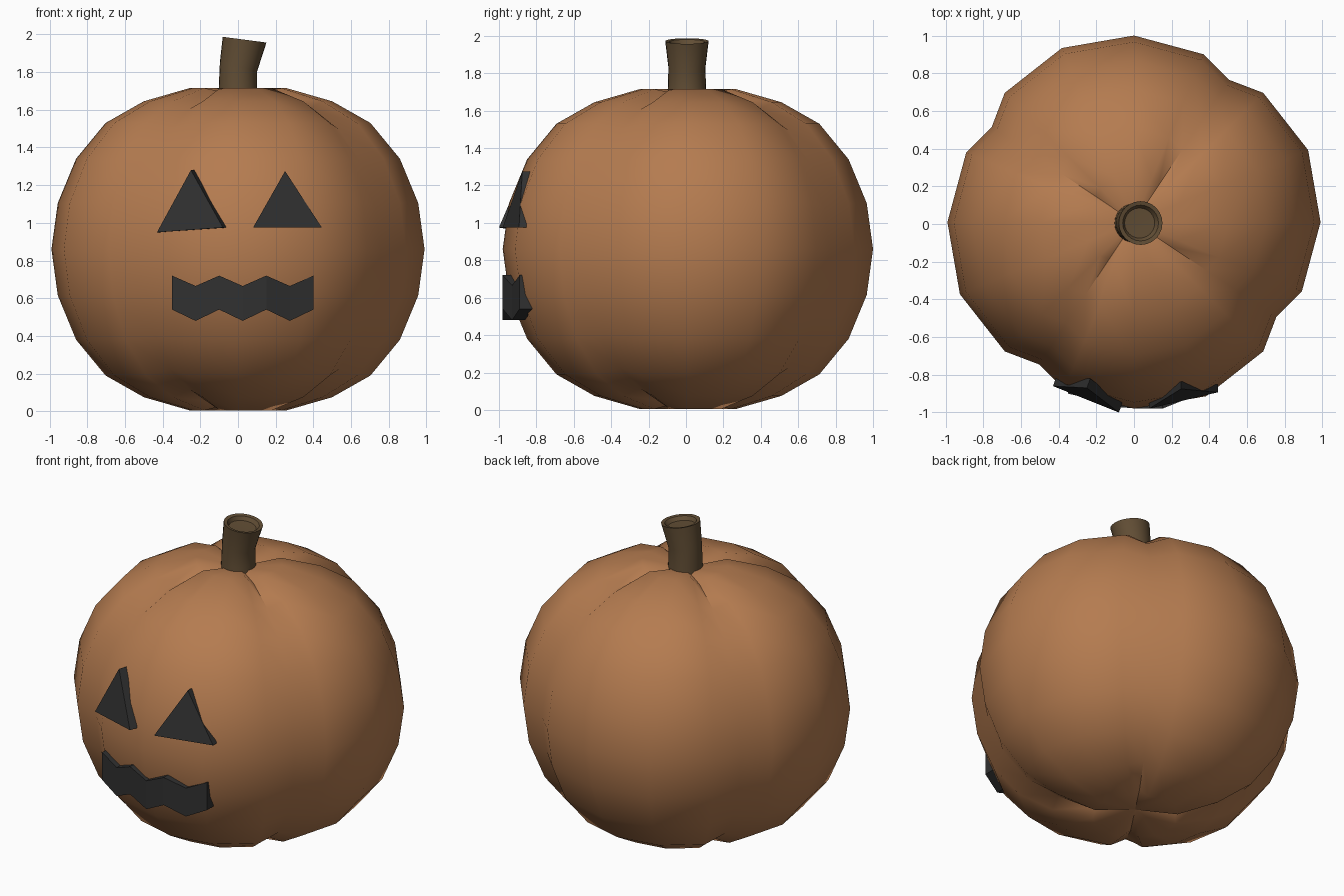
import bpy, bmesh
from math import sin, cos, radians, pi
from mathutils import Vector

if "Cube" in bpy.data.objects:
    bpy.data.objects.remove(bpy.data.objects["Cube"])


def material(name, rgb):
    m = bpy.data.materials.new(name)
    m.diffuse_color = (*rgb, 1)
    m.use_nodes = True
    m.node_tree.nodes["Principled BSDF"].inputs["Base Color"].default_value = m.diffuse_color
    return m


SKIN = material("orange_skin", (0.46, 0.20, 0.08))
WOOD = material("brown_stem", (0.12, 0.075, 0.035))
DARK = material("dark_cutout", (0.03, 0.03, 0.03))


def finish(bm, name, mat, smooth_angle=None):
    bmesh.ops.recalc_face_normals(bm, faces=bm.faces)
    me = bpy.data.meshes.new(name)
    bm.to_mesh(me)
    bm.free()
    me.materials.append(mat)
    ob = bpy.data.objects.new(name, me)
    bpy.context.collection.objects.link(ob)
    if smooth_angle:
        bpy.context.view_layer.objects.active = ob
        ob.select_set(True)
        bpy.ops.object.shade_smooth_by_angle(angle=radians(smooth_angle))
        ob.select_set(False)
    return ob


def loft(bm, rings):
    """Bridge consecutive closed rings; a ring of one point makes a fan."""
    vs = [[bm.verts.new(p) for p in r] for r in rings]
    for a, b in zip(vs, vs[1:]):
        n = max(len(a), len(b))
        for i in range(n):
            j = (i + 1) % n
            if len(a) == 1:
                bm.faces.new((a[0], b[j], b[i]))
            elif len(b) == 1:
                bm.faces.new((a[i], a[j], b[0]))
            else:
                bm.faces.new((a[i], a[j], b[j], b[i]))


def prism(name, outline, back):
    """Solid from front outline points, each pushed back by an offset."""
    bm = bmesh.new()
    f = [bm.verts.new(p) for p in outline]
    b = [bm.verts.new(Vector(p) + Vector(back)) for p in outline]
    bm.faces.new(f)
    bm.faces.new(b[::-1])
    for i in range(len(f)):
        j = (i + 1) % len(f)
        bm.faces.new((f[i], b[i], b[j], f[j]))
    return finish(bm, name, DARK)


# Pumpkin body: 16 segments plus four pinched grooves
quarter = [(0, 0.99, 1), (22.5, 1.0, 1), (45, 0.97, 1), (56.25, 0.908, 0.95), (67.5, 0.964, 1)]
section = [(radians(a + 90 * k), r, zs) for k in range(4) for a, r, zs in quarter]
half = [(0.26, 0.855), (0.505, 0.785), (0.71, 0.67), (0.868, 0.48), (0.966, 0.245)]
profile = half + [(1.0, 0)] + [(r, -z) for r, z in half[::-1]]
MID = 0.86
rings = [[(0, 0.01, 1.68)]]
for r, z in profile:
    rings.append([(r * s * cos(a), 0.01 + r * s * sin(a), MID + z * zs) for a, s, zs in section])
rings.append([(0, 0.01, 0.05)])
bm = bmesh.new()
loft(bm, rings)
finish(bm, "pumpkin_body", SKIN, 60)

# Stem: bent, flared tube with a dished top
path = [(0, 1.64, 0.105, 0), (0, 1.72, 0.102, 0), (0.003, 1.83, 0.099, 0.25),
        (0.035, 1.972, 0.116, 0.13), (0.035, 1.968, 0.095, 0.13), (0.03, 1.945, 0.08, 0.13)]
rings = [[(x + r * cos(a), 0.005 + r * sin(a), z - tilt * r * cos(a))
          for a in (2 * pi * i / 24 for i in range(24))] for x, z, r, tilt in path]
rings = [[(0, 0.005, 1.64)]] + rings + [[(0.03, 0.005, 1.942)]]
bm = bmesh.new()
loft(bm, rings)
finish(bm, "stem", WOOD, 40)

# Triangular eyes
prism("left_eye", [(-0.43, -0.86, 0.95), (-0.08, -1.0, 0.975), (-0.25, -0.87, 1.28)], (0.018, 0.05, 0))
prism("right_eye", [(0.08, -0.98, 0.975), (0.445, -0.893, 0.975), (0.25, -0.875, 1.275)], (0, 0.04, 0))

# Zigzag mouth: a curved strip of six panels
bm = bmesh.new()
ys = [-0.90, -0.93, -0.97, -0.98, -0.98, -0.93, -0.89]
rings = []
for i, y in enumerate(ys):
    x = -0.35 + 0.125 * i
    top, low = (0.72, 0.54) if i % 2 == 0 else (0.665, 0.48)
    rings.append([(x, y, low), (x, y, top), (x, y + 0.07, top), (x, y + 0.07, low)])
loft(bm, rings)
bmesh.ops.holes_fill(bm, edges=bm.edges[:])
finish(bm, "mouth", DARK)
